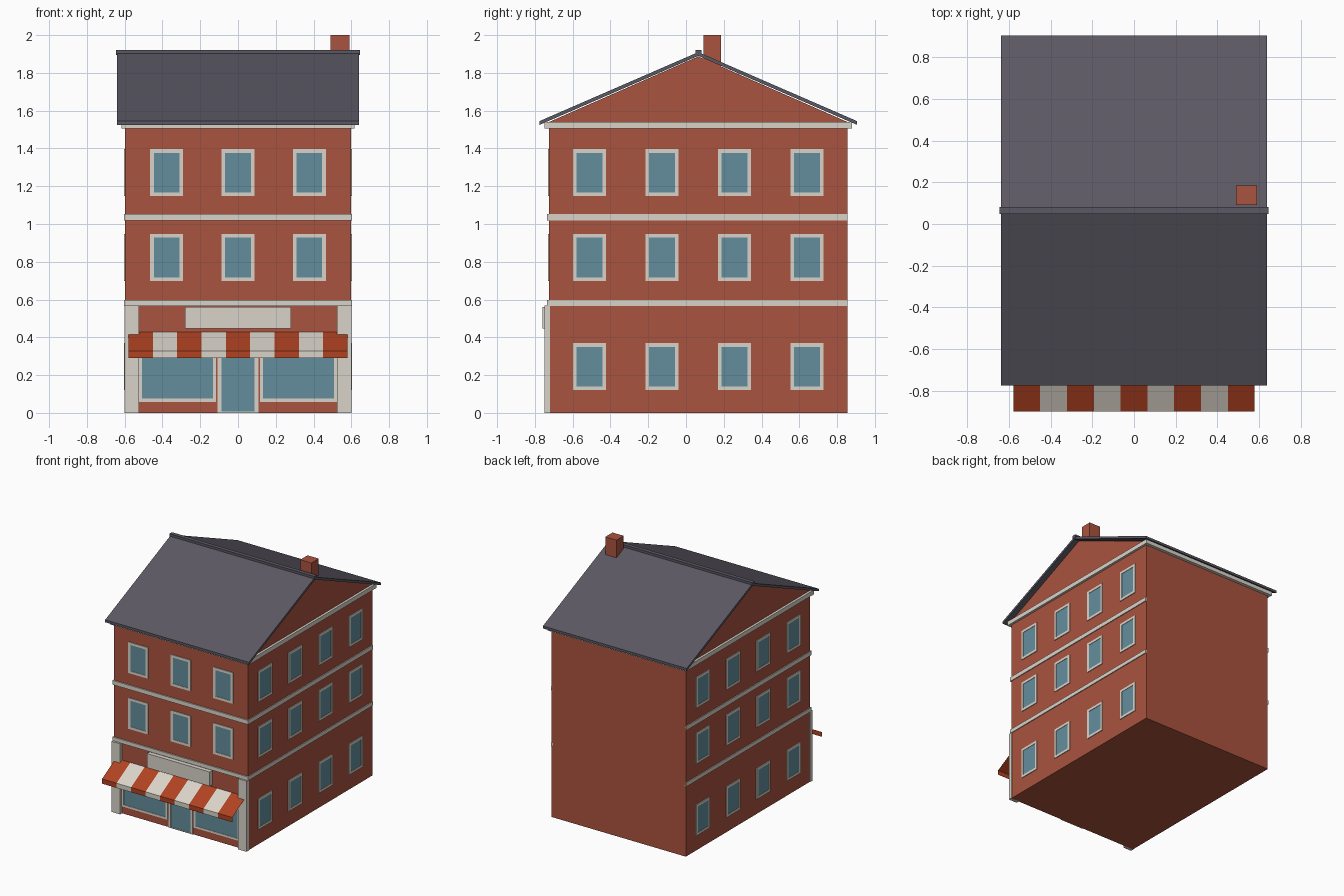
import bpy, bmesh
from mathutils import Matrix, Vector

cube = bpy.data.objects.get("Cube")
if cube:
    bpy.data.objects.remove(cube, do_unlink=True)


def material(name, *srgb):
    rgb = [((c / 255 + 0.055) / 1.055) ** 2.4 for c in srgb]
    mat = bpy.data.materials.new(name)
    mat.use_nodes = True
    mat.diffuse_color = (*rgb, 1)
    bsdf = mat.node_tree.nodes["Principled BSDF"]
    bsdf.inputs["Base Color"].default_value = (*rgb, 1)
    bsdf.inputs["Roughness"].default_value = 0.8
    return mat


BRICK = material("brick", 170, 83, 62)
CREAM = material("cream trim", 218, 212, 201)
GLASS = material("window glass", 100, 141, 157)
SLATE = material("roof slate", 91, 88, 99)
RED = material("awning red", 176, 66, 34)

# Main dimensions
W, FRONT, BACK, MID = 0.597, -0.725, 0.855, 0.065


def finish(bm, name, mats, recalc=True):
    if recalc:
        bmesh.ops.recalc_face_normals(bm, faces=bm.faces)
    mesh = bpy.data.meshes.new(name)
    bm.to_mesh(mesh)
    bm.free()
    for mat in mats:
        mesh.materials.append(mat)
    obj = bpy.data.objects.new(name, mesh)
    bpy.context.collection.objects.link(obj)
    return obj


def add_box(bm, lo, hi, index=0):
    lo, hi = Vector(lo), Vector(hi)
    place = Matrix.Translation((lo + hi) / 2) @ Matrix.Diagonal((*(hi - lo), 1))
    verts = bmesh.ops.create_cube(bm, size=1, matrix=place)["verts"]
    for face in {f for v in verts for f in v.link_faces}:
        face.material_index = index


def box(name, lo, hi, mat):
    bm = bmesh.new()
    add_box(bm, lo, hi)
    return finish(bm, name, [mat])


def prism(name, profile, half, mat):
    """Extrude a (y, z) profile along x."""
    bm = bmesh.new()
    face = bm.faces.new([bm.verts.new((-half, y, z)) for y, z in profile])
    new = bmesh.ops.extrude_face_region(bm, geom=[face])["geom"]
    verts = [v for v in new if isinstance(v, bmesh.types.BMVert)]
    bmesh.ops.translate(bm, verts=verts, vec=(2 * half, 0, 0))
    return finish(bm, name, [mat])


def window(name, u, z0, z1, width, wall, bar=0.02, sill=None):
    """Raised frame around a glass pane; u runs along the chosen wall."""
    sill = bar if sill is None else sill
    h = width / 2
    bm = bmesh.new()
    add_box(bm, (-h, -0.006, z0), (bar - h, 0.004, z1))
    add_box(bm, (h - bar, -0.006, z0), (h, 0.004, z1))
    add_box(bm, (bar - h, -0.006, z1 - bar), (h - bar, 0.004, z1))
    add_box(bm, (bar - h, -0.006, z0), (h - bar, 0.004, z0 + sill))
    add_box(bm, (bar - h, -0.003, z0 + sill), (h - bar, 0.004, z1 - bar), 1)
    if wall == "front":
        place = Matrix.Translation((u, FRONT, 0))
    else:
        side = 1 if wall == "left" else -1
        place = (Matrix.Translation((side * W, u, 0))
                 @ Matrix.Rotation(side * 1.5707963, 4, "Z"))
    bm.transform(place)
    return finish(bm, name, [CREAM, GLASS])


# Brick body with gables
prism("brick_walls", [(FRONT, 0), (BACK, 0), (BACK, 1.54), (MID, 1.887),
                      (FRONT, 1.54)], W, BRICK)

# Pitched roof, ridge and chimney
EAVE = 0.84
prism("roof", [(MID - EAVE, 1.525), (MID, 1.89), (MID + EAVE, 1.525),
               (MID + EAVE, 1.545), (MID, 1.91), (MID - EAVE, 1.545)], 0.64, SLATE)
box("roof_ridge", (-0.645, MID - 0.016, 1.895), (0.645, MID + 0.016, 1.922), SLATE)
box("chimney", (0.49, 0.092, 1.8), (0.59, 0.184, 2), BRICK)

# Cornice and floor bands
box("cornice", (-0.616, -0.75, 1.505), (0.616, 0.88, 1.54), CREAM)
for label, z0, z1 in (("lower", 0.566, 0.597), ("upper", 1.018, 1.052)):
    bm = bmesh.new()
    edge = W + 0.007
    add_box(bm, (-edge, FRONT - 0.01, z0), (edge, FRONT + 0.01, z1))
    for s in (-1, 1):
        xs = sorted((s * (W - 0.01), s * edge))
        add_box(bm, (xs[0], FRONT + 0.01, z0), (xs[1], BACK, z1))
    finish(bm, label + "_floor_band", [CREAM])

# Regular windows
for floor, z in (("ground", 0.12), ("middle", 0.698), ("top", 1.147)):
    for i in range(4):
        for wall in ("left", "right"):
            window(f"{floor}_{wall}_window_{i + 1}", MID + (i - 1.5) * 0.384,
                   z, z + 0.25, 0.176, wall)
    if floor != "ground":
        for i in (-1, 0, 1):
            window(f"{floor}_front_window_{i + 2}", i * 0.378, z, z + 0.25,
                   0.176, "front")

# Shopfront
for s, side in ((-1, "right"), (1, "left")):
    window(side + "_shop_window", s * 0.32, 0.058, 0.4, 0.408, "front", 0.017)
    xs = sorted((s * 0.525, s * 0.601))
    box(side + "_pilaster", (xs[0], -0.75, 0), (xs[1], FRONT + 0.005, 0.568), CREAM)
window("shop_door", 0, 0, 0.4, 0.216, "front", 0.021, 0.008)
box("blank_sign_board", (-0.28, -0.76, 0.446), (0.28, FRONT + 0.005, 0.56), CREAM)

# Striped awning: thin sloped sheet with a hanging valance
bm = bmesh.new()
rows = [(FRONT, 0.428), (-0.9, 0.328), (-0.9, 0.29)]
STRIPES = 9
grid = [[bm.verts.new((-0.58 + 1.16 * i / STRIPES, y, z))
         for i in range(STRIPES + 1)] for y, z in rows]
for top, low in zip(grid, grid[1:]):
    for i in range(STRIPES):
        face = bm.faces.new((top[i], low[i], low[i + 1], top[i + 1]))
        face.material_index = i % 2
finish(bm, "awning", [RED, CREAM], recalc=False)
